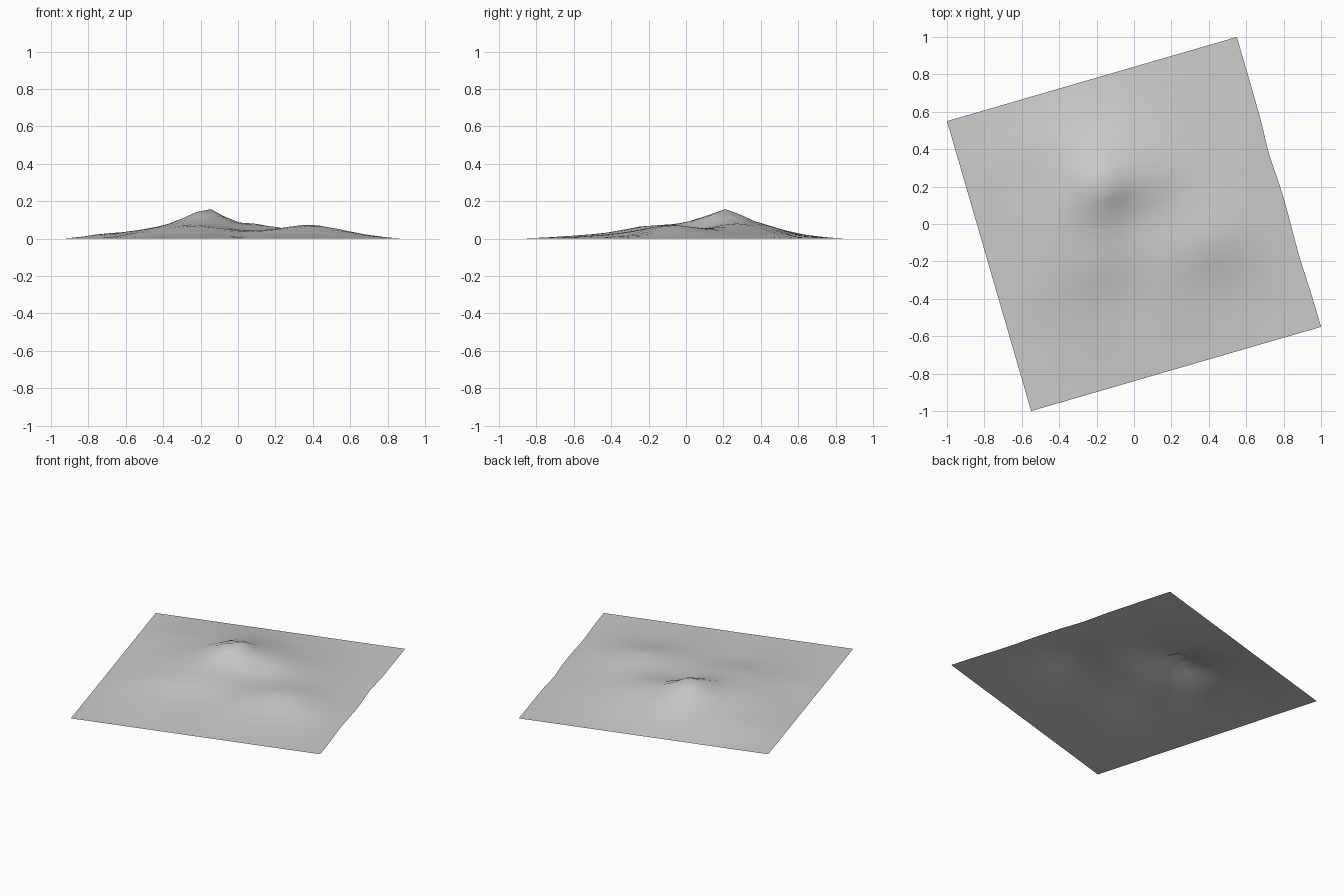
import bpy, bmesh, math
from mathutils import Vector

if "Cube" in bpy.data.objects:
    bpy.data.objects.remove(bpy.data.objects["Cube"])

# Sheet axes: a square turned slightly about the vertical
AX, AY = Vector((0.775, 0.225)), Vector((-0.225, 0.775))
CELLS = 20
REACH = 0.13

# Spot heights (x, y, z) grouped by landform
SPOTS = [
    # main peak and its north slope
    (-.14, .207, .157), (-.12, .32, .106), (-.1, .45, .067), (-.1, .58, .031), (-.1, .72, .011),
    # south-west and south ridges
    (-.23, .12, .122), (-.33, .03, .085), (-.15, .1, .115), (-.14, 0, .082),
    # east shoulder
    (-.03, .24, .096), (.08, .25, .082), (.23, .22, .058), (.15, .45, .045),
    # hollow east of the ridge
    (-.03, .08, .064), (0, -.1, .048), (.02, -.3, .032), (.2, 0, .052),
    # south hill
    (-.22, -.22, .069), (-.2, -.1, .073), (-.1, -.4, .025), (-.32, -.4, .035), (-.2, -.53, .021),
    # west shelf
    (-.45, -.12, .054), (-.42, .2, .062), (-.6, .05, .037), (-.72, .3, .027),
    (-.5, .42, .035), (-.3, .5, .047), (-.6, -.38, .02),
    # south-east hill
    (.42, -.08, .074), (.32, -.12, .069), (.55, -.08, .049), (.45, -.3, .028),
    (.25, -.3, .038), (.42, .15, .044), (.65, -.2, .025),
    # outer plain
    (.58, .35, .014), (.35, .5, .022), (.2, .68, .012), (.3, -.52, .014), (0, -.65, .009),
    (-.4, -.7, .008), (-.5, .62, .012),
]


def kernel(d):
    return (1 + d / REACH) * math.exp(-d / REACH)


# Flat rim points hold the border at ground level
points = [(Vector((x, y)), z) for x, y, z in SPOTS]
for i in range(8):
    t = -1 + i / 4
    for a, b in ((t, -1), (1, t), (-t, 1), (-1, -t)):
        points.append((AX * a + AY * b, 0.0))

# Solve the blob strengths so the land passes through every spot height
n = len(points)
K = [[kernel((p - q).length) for q, _ in points] for p, _ in points]
strength = [0.0] * n
for _ in range(250):
    for i in range(n):
        rest = sum(k * s for k, s in zip(K[i], strength)) - strength[i]
        strength[i] = points[i][1] - rest


def height(p, a, b):
    z = sum(s * kernel((p - q).length) for s, (q, _) in zip(strength, points))
    rim = min(1.0, (1 - max(abs(a), abs(b))) / 0.1)
    return max(0.0, z) * rim


# Terrain sheet
bm = bmesh.new()
grid = []
for j in range(CELLS + 1):
    row = []
    for i in range(CELLS + 1):
        a, b = -1 + 2 * i / CELLS, -1 + 2 * j / CELLS
        p = AX * a + AY * b
        z = height(p, a, b)
        if i == CELLS:  # slightly worn east border
            dip = 0.012 * math.exp(-((b - .2) / .15) ** 2) + 0.008 * math.exp(-((b + .5) / .2) ** 2)
            p = p - AX * dip
        row.append(bm.verts.new((p.x, p.y, z)))
    grid.append(row)
for j in range(CELLS):
    for i in range(CELLS):
        f = bm.faces.new((grid[j][i], grid[j][i + 1], grid[j + 1][i + 1], grid[j + 1][i]))
        f.smooth = True

mesh = bpy.data.meshes.new("terrain")
bm.to_mesh(mesh)
bm.free()
terrain = bpy.data.objects.new("terrain", mesh)
bpy.context.collection.objects.link(terrain)

grey = bpy.data.materials.new("stone grey")
grey.diffuse_color = (0.6, 0.6, 0.6, 1)
grey.use_nodes = True
grey.node_tree.nodes["Principled BSDF"].inputs["Base Color"].default_value = grey.diffuse_color
mesh.materials.append(grey)
